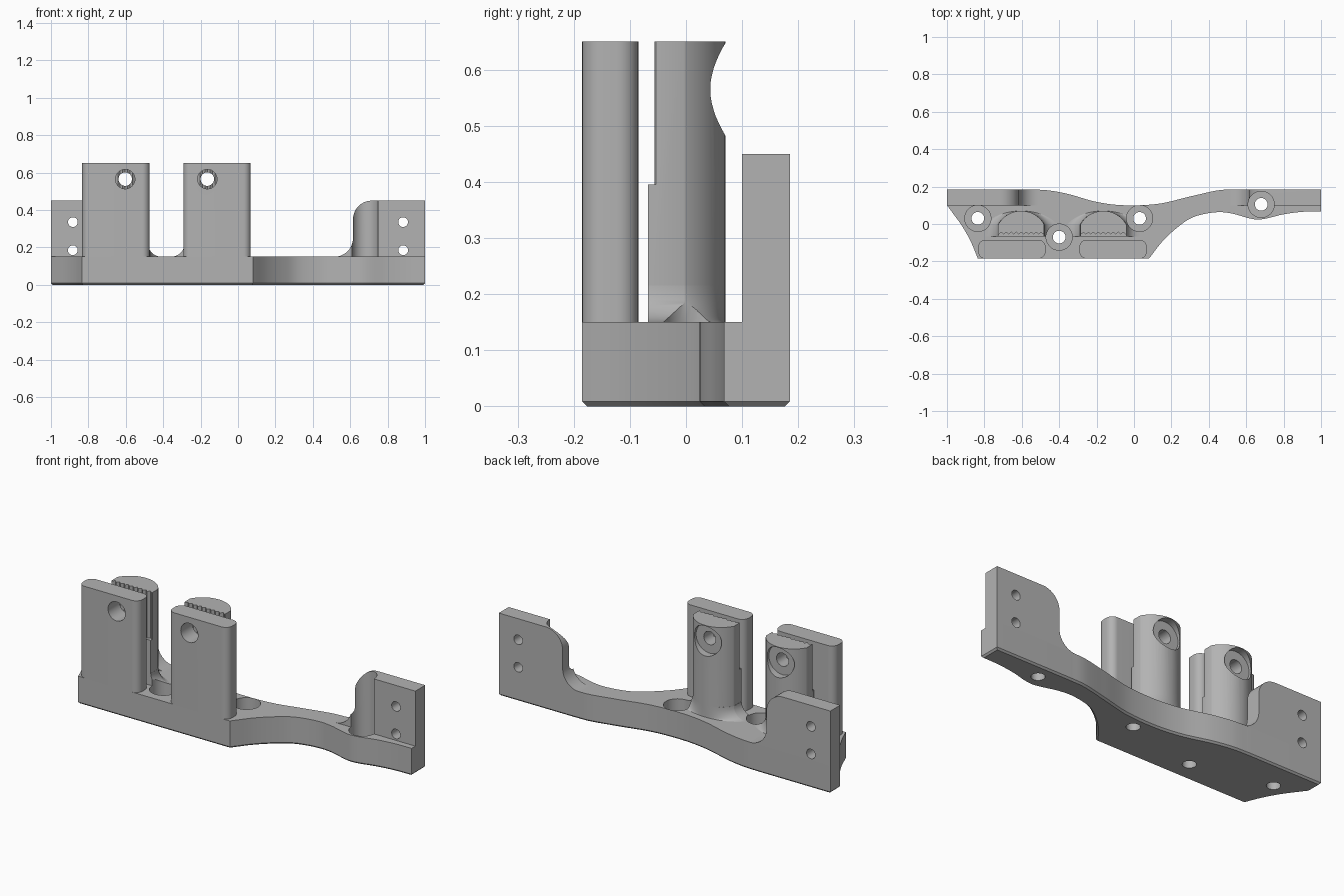
import bpy, bmesh
from math import sin, cos, pi, sqrt, radians
from mathutils import Vector

if "Cube" in bpy.data.objects:
    bpy.data.objects.remove(bpy.data.objects["Cube"])

grey = bpy.data.materials.new("plain_grey")
grey.use_nodes = True
colour = (0.45, 0.45, 0.45, 1)
grey.diffuse_color = colour
grey.node_tree.nodes["Principled BSDF"].inputs["Base Color"].default_value = colour


def loft(name, sections, axis="Z", chamfer=0):
    """Join equal-sized outlines, given as (height, points), into a closed solid."""
    bm = bmesh.new()
    rings = []
    for h, pts in sections:
        rings.append([bm.verts.new((u, v, h) if axis == "Z" else (u, h, v)) for u, v in pts])
    n = len(rings[0])
    bottom = bm.faces.new(rings[0])
    bm.faces.new(rings[-1])
    for a, b in zip(rings, rings[1:]):
        for i in range(n):
            j = (i + 1) % n
            bm.faces.new((a[i], a[j], b[j], b[i]))
    bmesh.ops.recalc_face_normals(bm, faces=bm.faces)
    if chamfer:
        bmesh.ops.bevel(bm, geom=list(bottom.edges), offset=chamfer, segments=1, affect="EDGES")
    mesh = bpy.data.meshes.new(name)
    bm.to_mesh(mesh)
    bm.free()
    mesh.materials.append(grey)
    ob = bpy.data.objects.new(name, mesh)
    bpy.context.collection.objects.link(ob)
    return ob


def prism(name, pts, lo, hi, axis="Z", chamfer=0):
    return loft(name, [(lo, pts), (hi, pts)], axis, chamfer)


def arc(cx, cy, r, a0, a1, n=10):
    angles = [radians(a0 + (a1 - a0) * i / n) for i in range(n + 1)]
    return [(cx + r * cos(a), cy + r * sin(a)) for a in angles]


def rod(u, v, r, lo, hi, axis="Z"):
    return prism("cutter", arc(u, v, r, 0, 360, 40)[:-1], lo, hi, axis)


def spline(pts, n=8):
    """Smooth curve through the points."""
    p = [Vector(q) for q in pts]
    p = [2 * p[0] - p[1]] + p + [2 * p[-1] - p[-2]]
    out = []
    for a, b, c, d in zip(p, p[1:], p[2:], p[3:]):
        for i in range(n):
            t = i / n
            q = 0.5 * (2 * b + (c - a) * t + (2 * a - 5 * b + 4 * c - d) * t**2
                       + (3 * b - a - 3 * c + d) * t**3)
            out.append(tuple(q))
    return out + [tuple(p[-2])]


def cut(ob, cutters):
    for c in cutters:
        c.hide_render = True
        mod = ob.modifiers.new("cut", "BOOLEAN")
        mod.operation, mod.solver, mod.object = "DIFFERENCE", "EXACT", c
        bpy.context.view_layer.objects.active = ob
        bpy.ops.object.modifier_apply(modifier=mod.name)
        bpy.data.objects.remove(c)
    parts.append(ob)


parts = []
BASE, TOP, BACK, FRONT = 0.15, 0.65, 0.185, -0.185
SCREWS = [(-0.835, 0.03), (-0.40, -0.07), (0.03, 0.03), (0.68, 0.105)]


def counterbores():
    return [rod(x, y, 0.07, 0.07, 1) for x, y in SCREWS]


# Base plate with wavy edges and countersunk screw holes
back_edge = spline([(0.55, BACK), (0.45, 0.18), (0.3, 0.147), (0.13, 0.108), (-0.05, 0.1),
                    (-0.2, 0.118), (-0.35, 0.16), (-0.46, 0.18), (-0.56, BACK)])
left_edge = spline([(-1, 0.1), (-0.92, -0.01), (-0.87, -0.1), (-0.835, FRONT)])
front_edge = spline([(0.08, FRONT), (0.155, -0.09), (0.24, -0.012), (0.32, 0.038), (0.43, 0.062),
                     (0.52, 0.057), (0.66, 0.024), (0.8, 0.052), (0.9, 0.065), (1, 0.068)])
outline = [(1, BACK)] + back_edge + [(-1, BACK)] + left_edge + front_edge
base = prism("base_plate", outline, 0, BASE, chamfer=0.009)
cut(base, counterbores() + [rod(x, y, 0.034, -0.1, 0.2) for x, y in SCREWS])

# Upright mounting plates at both ends
for side, name in ((1, "left_end_plate"), (-1, "right_end_plate")):
    pts = [(1, BASE), (1, 0.45)] + arc(0.715, 0.35, 0.1, 90, 180) + arc(0.515, 0.25, 0.1, 0, -90)
    plate = prism(name, [(side * x, z) for x, z in pts], 0.1, BACK, "Y")
    holes = [rod(side * 0.883, z, 0.026, 0, 0.3, "Y") for z in (0.185, 0.335)]
    cut(plate, holes + counterbores())

# Two clamps: a front jaw, a toothed half-round rear jaw and its flared foot
HOLE_Z, HALF, FACE = 0.565, 0.123, -0.068


def half_round(x, flare=0):
    """Rear jaw section, widened sideways for the foot."""
    pts = []
    for i in range(25):
        dx = HALF * cos(pi * i / 24)
        pts.append((x + dx * (1 + flare / HALF), -0.07 + sqrt(0.14**2 - dx**2)))
    return pts + [(x - HALF - flare, FACE), (x + HALF + flare, FACE)]


for side, hole_x, jaw_x in (("right", -0.603, -0.653), ("left", -0.164, -0.112)):
    w, r, y0, y1 = 0.18, 0.038, FRONT, -0.085
    pts = (arc(jaw_x + w - r, y1 - r, r, 0, 90) + arc(jaw_x - w + r, y1 - r, r, 90, 180)
           + arc(jaw_x - w + r, y0 + r, r, 180, 270) + arc(jaw_x + w - r, y0 + r, r, 270, 360))
    jaw = prism(side + "_front_jaw", pts, BASE, TOP)
    cut(jaw, [rod(hole_x, HOLE_Z, 0.052, -0.3, 0, "Y")])

    teeth = 10
    step = 2 * (HALF + 0.01) / teeth
    x0 = hole_x - HALF - 0.01
    zigzag = [(x0 + i * step / 2, -0.056 if i % 2 else -0.044) for i in range(2 * teeth + 1)]
    recess = prism("cutter", [(x0, -0.1)] + zigzag + [(x0 + teeth * step, -0.1)], 0.395, 0.8)
    rear = prism(side + "_rear_jaw", half_round(hole_x), BASE, TOP)
    cut(rear, [recess, rod(hole_x, HOLE_Z, 0.036, -0.2, 0.2, "Y"),
               rod(hole_x, HOLE_Z, 0.082, 0.03, 0.2, "Y")])

    steps = [radians(90 * i / 8) for i in range(9)]
    foot = loft(side + "_jaw_foot", [(BASE + 0.065 * (1 - cos(a)), half_round(hole_x, 0.001 + 0.07 * (1 - sin(a))))
                                     for a in steps])
    cut(foot, counterbores())

bpy.ops.object.select_all(action="DESELECT")
for ob in parts:
    ob.select_set(True)
bpy.context.view_layer.objects.active = parts[0]
bpy.ops.object.shade_smooth_by_angle(angle=radians(30))
